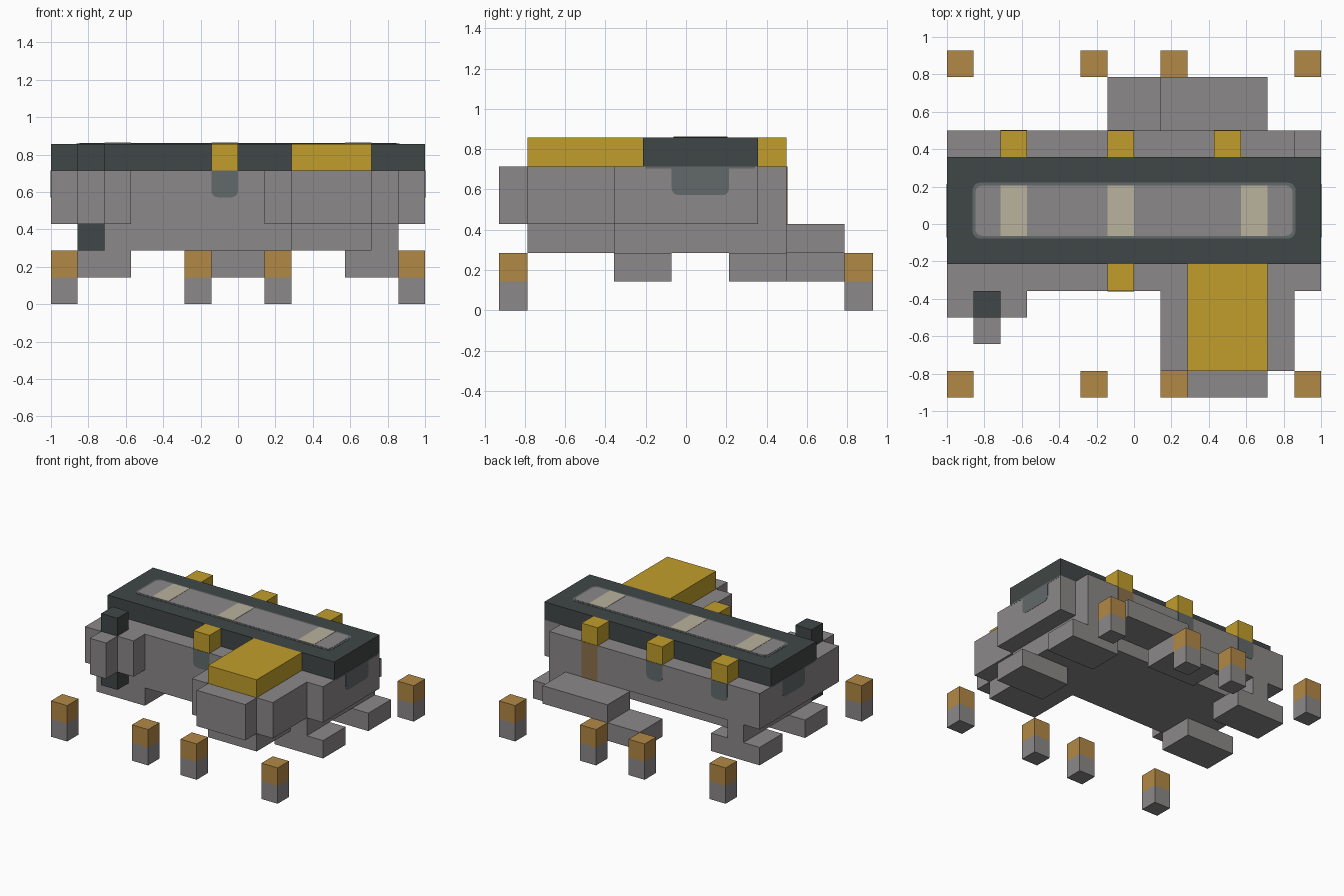
import bpy, bmesh, math
from mathutils import Vector

cube = bpy.data.objects.get("Cube")
if cube:
    bpy.data.objects.remove(cube, do_unlink=True)

U = 1 / 7                      # one block
ORIGIN = Vector((-1, -6.5 * U, 0))


def material(name, r, g, b):
    lin = [((c / 255 + 0.055) / 1.055) ** 2.4 for c in (r, g, b)] + [1]
    m = bpy.data.materials.new(name)
    m.use_nodes = True
    m.diffuse_color = lin
    m.node_tree.nodes["Principled BSDF"].inputs["Base Color"].default_value = lin
    return m


GREY = material("stone grey", 139, 136, 136)
DARK = material("charcoal", 64, 71, 70)
TRIM = material("slate trim", 98, 105, 106)
GOLD = material("gold", 193, 158, 44)
BROWN = material("ochre brown", 178, 136, 69)
STAIN = material("dull brown", 140, 111, 74)
BEIGE = material("beige", 186, 178, 157)


def finish(name, bm, mat):
    bmesh.ops.recalc_face_normals(bm, faces=bm.faces)
    mesh = bpy.data.meshes.new(name)
    bm.to_mesh(mesh)
    bm.free()
    mesh.materials.append(mat)
    ob = bpy.data.objects.new(name, mesh)
    bpy.context.collection.objects.link(ob)
    return ob


def block(name, mat, x, y, z):
    """Box between block-grid limits on each axis."""
    bm = bmesh.new()
    bmesh.ops.create_cube(bm, size=1)
    for v in bm.verts:
        v.co = ORIGIN + U * Vector([a + (b - a) * (c + 0.5)
                                    for (a, b), c in zip((x, y, z), v.co)])
    return finish(name, bm, mat)


def plate(name, mat, u, v, place, normal, thick, r=0.25, round_top=False):
    """Thin rounded plate; place maps grid (u, v) to a grid point."""
    bm = bmesh.new()
    corners = [(u[0], v[0], 1, 1, 180), (u[1], v[0], -1, 1, 270),
               (u[1], v[1], -1, -1, 0), (u[0], v[1], 1, -1, 90)]
    verts = []
    for i, (cu, cv, su, sv, start) in enumerate(corners):
        rad = r if (i < 2 or round_top) else 0
        for k in range(5 if rad else 1):
            a = math.radians(start + k * 22.5)
            p = place(cu + rad * (su + math.cos(a)), cv + rad * (sv + math.sin(a)))
            verts.append(bm.verts.new(ORIGIN + U * Vector(p)))
    face = bm.faces.new(verts)
    ext = bmesh.ops.extrude_face_region(bm, geom=[face])["geom"]
    moved = [g for g in ext if isinstance(g, bmesh.types.BMVert)]
    bmesh.ops.translate(bm, verts=moved, vec=Vector(normal) * thick)
    return finish(name, bm, mat)


# Main hull
block("hull", GREY, (0, 14), (4, 9), (3, 5))
block("hull_back", GREY, (0, 13), (9, 10), (3, 5))
block("hull_underside", GREY, (1, 13), (4, 9), (2, 3))
for side, x in (("right", 1), ("left", 12)):
    block("back_pillar_" + side, GREY, (x, x + 1), (9, 10), (2, 3))

# Feet under the corners
for side, x in (("right", 0), ("left", 11)):
    block("front_foot_" + side, GREY, (x, x + 3), (4, 6), (1, 2))
    block("back_foot_" + side, GREY, (x, x + 3), (8, 10), (1, 2))

# Front wing with gold roof
block("front_wing", GREY, (8, 13), (1, 4), (3, 5))
block("front_wing_base", GREY, (9, 12), (1, 4), (2, 3))
block("front_bumper", GREY, (9, 12), (0, 1), (3, 5))
block("front_wing_roof", GOLD, (9, 12), (1, 5), (5, 6))

# Side turret with dark core
block("turret_core", DARK, (1, 2), (3, 4), (2, 6))
block("turret_front", GREY, (1, 2), (2, 3), (3, 5))
for side, x in (("right", 0), ("left", 2)):
    block("turret_side_" + side, GREY, (x, x + 1), (3, 4), (3, 5))

# Back steps
block("back_step_high", GREY, (8, 12), (10, 12), (2, 3))
block("back_step_low", GREY, (6, 9), (10, 12), (1, 2))

# Dark deck with inset panel
block("deck", DARK, (0, 14), (5, 9), (5, 6))


def on_deck(u, v):
    return (u, v, 6)


plate("deck_panel_rim", TRIM, (0.95, 13.05), (5.95, 8.05), on_deck, (0, 0, 1), 0.002, 0.3, True)
plate("deck_panel", GREY, (1.06, 12.94), (6.06, 7.94), on_deck, (0, 0, 1), 0.004, 0.25, True)
for x in (2, 6, 11):
    plate("deck_stripe", BEIGE, (x, x + 1), (6.06, 7.94), on_deck, (0, 0, 1), 0.006, 0)

# Gold clasps around the deck, with trim below
for x in (2, 6, 10):
    block("back_clasp", GOLD, (x, x + 1), (9, 10), (5, 6))
block("front_clasp", GOLD, (6, 7), (4, 5), (5, 6))
plate("front_trim", TRIM, (6, 7), (4, 5), lambda u, v: (u, 4, v), (0, -1, 0), 0.003)
for x in (2, 6):
    plate("back_trim", TRIM, (x, x + 1), (4, 5), lambda u, v: (u, 10, v), (0, 1, 0), 0.003)
plate("back_stain", STAIN, (10, 11), (3, 5), lambda u, v: (u, 10, v), (0, 1, 0), 0.003, 0)

# Trim on both end faces
for side, x, n in (("right", 0, -1), ("left", 14, 1)):
    def on_end(u, v, x=x):
        return (x, u, v)
    plate("end_trim_" + side, TRIM, (6, 8), (4, 5), on_end, (n, 0, 0), 0.002)
    plate("end_strip_" + side, TRIM, (5.1, 8.9), (4.93, 5), on_end, (n, 0, 0), 0.001, 0)

# Free-standing posts
for row, y in (("front", 0), ("back", 12)):
    for x in (0, 5, 8, 13):
        block(row + "_post_base", GREY, (x, x + 1), (y, y + 1), (0, 1))
        block(row + "_post_cap", BROWN, (x, x + 1), (y, y + 1), (1, 2))
